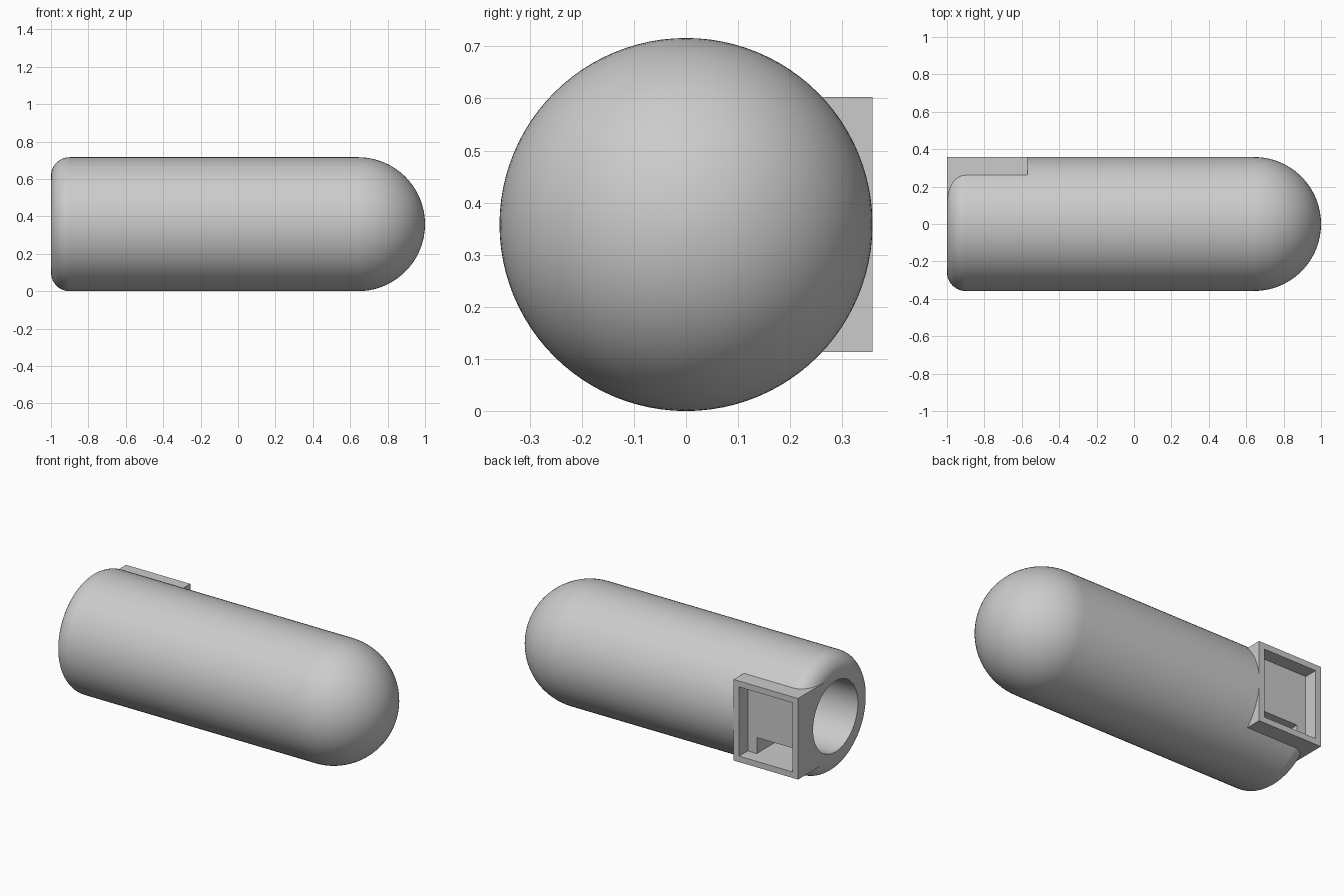
import bpy, bmesh, math
from mathutils import Matrix, Vector

cube = bpy.data.objects.get("Cube")
if cube:
    bpy.data.objects.remove(cube, do_unlink=True)

R = 0.358          # outer radius, also the height of the axis
BORE = 0.214       # radius of the hollow
FILLET = 0.1       # rounding of the open end
WALL = 0.036       # rim thickness of the socket
SEGMENTS = 96

grey = bpy.data.materials.new("plain grey")
grey.use_nodes = True
grey.diffuse_color = (0.6, 0.6, 0.6, 1)
grey.node_tree.nodes["Principled BSDF"].inputs["Base Color"].default_value = (0.6, 0.6, 0.6, 1)


def add_object(name, bm):
    mesh = bpy.data.meshes.new(name)
    bmesh.ops.recalc_face_normals(bm, faces=bm.faces)
    bm.to_mesh(mesh)
    bm.free()
    mesh.materials.append(grey)
    obj = bpy.data.objects.new(name, mesh)
    bpy.context.collection.objects.link(obj)
    return obj


def arc(cx, cr, radius, start, end, steps):
    """Points (x, distance from axis) along an arc, angles in degrees."""
    angles = [math.radians(start + (end - start) * i / steps) for i in range(steps + 1)]
    return [(cx + radius * math.cos(a), cr + radius * math.sin(a)) for a in angles]


def lathe(name, profile):
    """Turn a profile around the lengthwise axis."""
    bm = bmesh.new()
    verts = [bm.verts.new((x, 0, R + r)) for x, r in profile]
    edges = [bm.edges.new(pair) for pair in zip(verts, verts[1:])]
    bmesh.ops.spin(bm, geom=verts + edges, cent=(0, 0, R), axis=(1, 0, 0),
                   angle=math.tau, steps=SEGMENTS)
    bmesh.ops.remove_doubles(bm, verts=bm.verts, dist=0.0005)
    return add_object(name, bm)


def block(name, low, high):
    low, high = Vector(low), Vector(high)
    bm = bmesh.new()
    bmesh.ops.create_cube(bm, size=1, matrix=Matrix.Translation((low + high) / 2)
                          @ Matrix.Diagonal((*(high - low), 1)))
    return add_object(name, bm)


# Rounded capsule body with a filleted open end
body = lathe("capsule_body", [(-1, 0)]
             + arc(-1 + FILLET, R - FILLET, FILLET, 180, 90, 12)
             + arc(1 - R, 0, R, 90, 0, 24))

# Square socket on the back, then the hollow, the recess and the passage
x0, x1, z0, z1 = -1, -0.57, R - 0.245, R + 0.245
floor_y = 0.275
tools = [
    (block("socket_block", (x0, 0.02, z0), (x1, R, z1)), 'UNION'),
    (lathe("bore_cutter", [(-1.2, 0), (-1.2, BORE)]
           + arc(1 - R, 0, BORE, 90, 0, 16)), 'DIFFERENCE'),
    (block("recess_cutter", (x0 + WALL, floor_y, z0 + WALL),
           (x1 - WALL, 0.5, z1 - WALL)), 'DIFFERENCE'),
    (block("passage_cutter", (-0.904, 0.05, z0 + WALL),
           (-0.666, 0.4, z0 + WALL + 0.097)), 'DIFFERENCE'),
]
bpy.context.view_layer.objects.active = body
body.select_set(True)
for tool, operation in tools:
    mod = body.modifiers.new(tool.name, 'BOOLEAN')
    mod.object, mod.operation, mod.solver = tool, operation, 'EXACT'
    bpy.ops.object.modifier_apply(modifier=mod.name)
    bpy.data.objects.remove(tool, do_unlink=True)

# Smooth round surfaces, crisp machined edges
bpy.ops.object.shade_smooth_by_angle(angle=math.radians(30))
normals = body.modifiers.new("even_normals", 'WEIGHTED_NORMAL')
normals.keep_sharp = True
